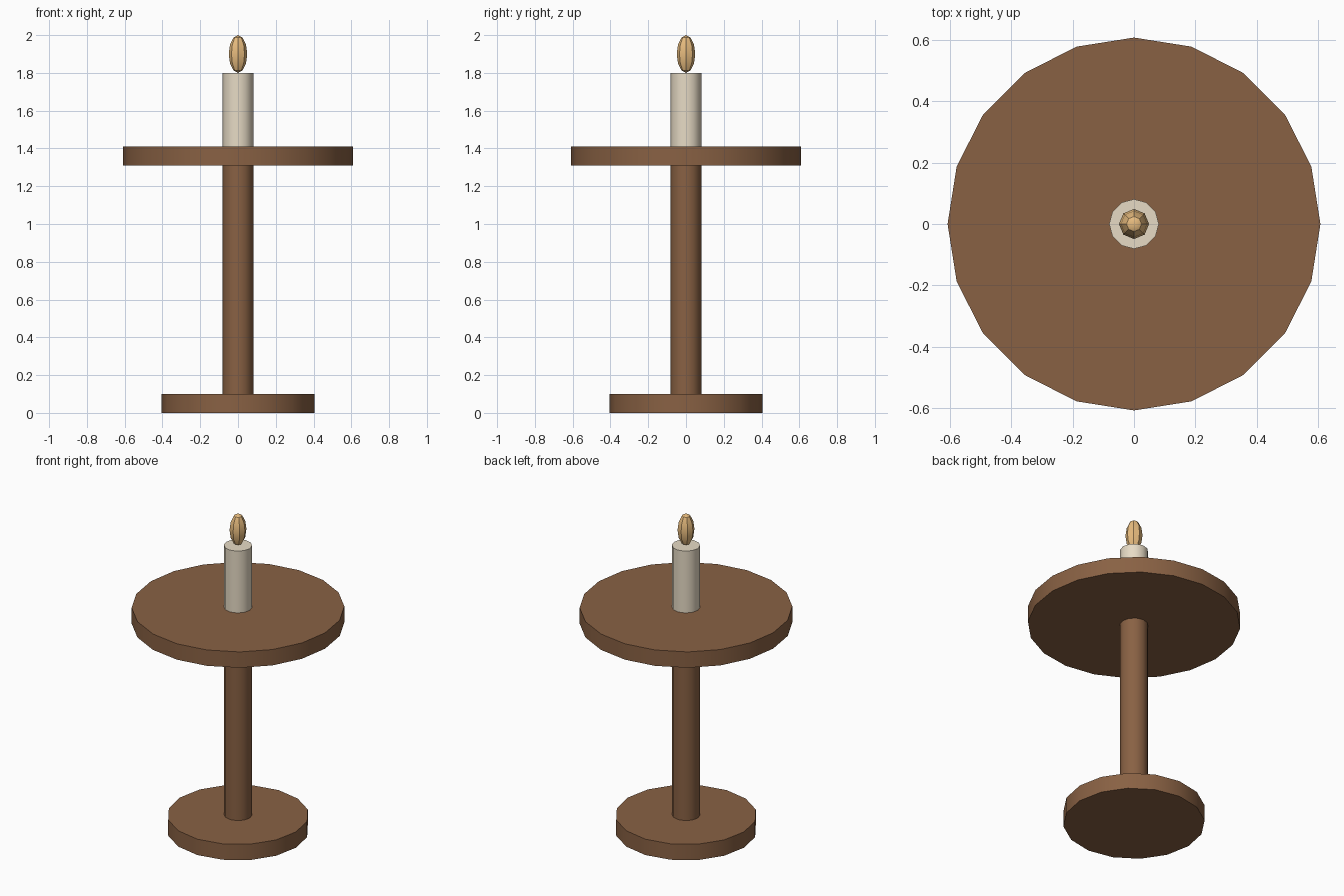
import bpy
import math

if "Cube" in bpy.data.objects:
    bpy.data.objects.remove(bpy.data.objects["Cube"], do_unlink=True)


def make_material(name, rgb):
    mat = bpy.data.materials.new(name)
    mat.use_nodes = True
    mat.diffuse_color = (*rgb, 1)
    mat.node_tree.nodes["Principled BSDF"].inputs["Base Color"].default_value = (*rgb, 1)
    return mat


def finish(name, mat):
    ob = bpy.context.object
    ob.name = name
    ob.data.materials.append(mat)
    bpy.ops.object.transform_apply(location=False, rotation=False, scale=True)
    bpy.ops.object.shade_smooth_by_angle(angle=math.radians(35))
    return ob


def cylinder(name, mat, sides, radius, bottom, top):
    bpy.ops.mesh.primitive_cylinder_add(vertices=sides, radius=radius, depth=top - bottom,
                                        location=(0, 0, (bottom + top) / 2))
    return finish(name, mat)


wood = make_material("brown wood", (0.25, 0.12, 0.057))
wax = make_material("cream wax", (0.80, 0.71, 0.56))
fire = make_material("golden flame", (0.80, 0.50, 0.21))

# Pedestal table
cylinder("table_base", wood, 16, 0.405, 0.0, 0.10)
cylinder("table_stem", wood, 12, 0.081, 0.10, 1.31)
cylinder("table_top", wood, 20, 0.608, 1.31, 1.41)

# Candle with its flame
cylinder("candle", wax, 12, 0.081, 1.41, 1.80)
bpy.ops.mesh.primitive_uv_sphere_add(segments=8, ring_count=6, radius=1, location=(0, 0, 1.90))
bpy.context.object.scale = (0.049, 0.049, 0.10)
finish("flame", fire)
